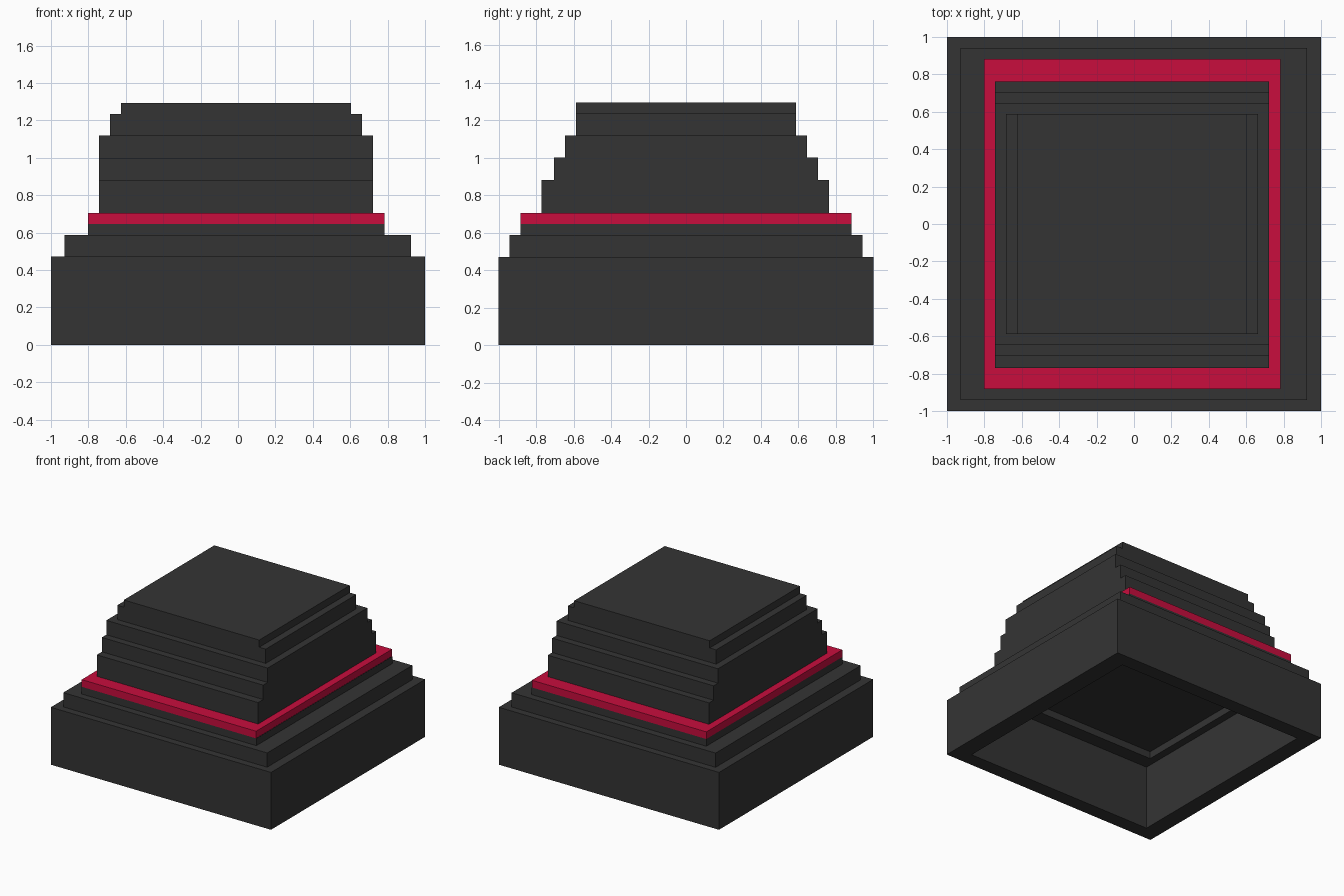
import bpy, bmesh

if "Cube" in bpy.data.objects:
    bpy.data.objects.remove(bpy.data.objects["Cube"])


def material(name, rgb):
    m = bpy.data.materials.new(name)
    m.diffuse_color = (*rgb, 1.0)
    m.use_nodes = True
    m.node_tree.nodes["Principled BSDF"].inputs["Base Color"].default_value = m.diffuse_color
    return m


dark = material("dark_grey", (0.034, 0.034, 0.034))
red = material("crimson", (0.578, 0.004, 0.048))


def stepped_skin(name, rings, mat, cap_start=False, cap_end=False):
    """Bridge a run of rectangles (x0, x1, y0, y1, z) into one flat-faced skin."""
    bm = bmesh.new()
    loops = []
    for x0, x1, y0, y1, z in rings:
        loops.append([bm.verts.new((x, y, z)) for x, y in
                      ((x0, y0), (x1, y0), (x1, y1), (x0, y1))])
    for a, b in zip(loops, loops[1:]):
        for i in range(4):
            j = (i + 1) % 4
            bm.faces.new((a[i], a[j], b[j], b[i]))
    if cap_start:
        bm.faces.new(loops[0][::-1])
    if cap_end:
        bm.faces.new(loops[-1])
    me = bpy.data.meshes.new(name)
    bm.to_mesh(me)
    bm.free()
    me.materials.append(mat)
    ob = bpy.data.objects.new(name, me)
    bpy.context.collection.objects.link(ob)
    return ob


def steps(tiers):
    """Turn tiers (x0, x1, y0, y1, z0, z1) into bottom and top rings."""
    return [(*t[:4], z) for t in tiers for z in t[4:]]


# Hollow base: recess ceiling, ledge and opening, then the outer steps
recess = steps([
    (-0.80, 0.785, -0.765, 0.765, 0.588, 0.529),
    (-0.863, 0.855, -0.882, 0.882, 0.529, 0.0),
])
outside = steps([
    (-1.0, 1.0, -1.0, 1.0, 0.0, 0.471),
    (-0.928, 0.924, -0.941, 0.941, 0.471, 0.588),
    (-0.802, 0.784, -0.882, 0.882, 0.588, 0.647),
])
stepped_skin("stepped_base", recess + outside, dark, cap_start=True)

# Red band with a flat ledge running in to the upper block
foot = (-0.743, 0.722, -0.77, 0.762)
band = (-0.802, 0.782, -0.882, 0.882)
stepped_skin("red_band", [(*band, 0.647), (*band, 0.706), (*foot, 0.706)], red)

# Upper stepped block
stepped_skin("stepped_top", steps([
    (*foot, 0.706, 0.882),
    (-0.743, 0.722, -0.704, 0.704, 0.882, 1.0),
    (-0.743, 0.722, -0.646, 0.646, 1.0, 1.118),
    (-0.685, 0.663, -0.587, 0.587, 1.118, 1.235),
    (-0.626, 0.604, -0.587, 0.587, 1.235, 1.294),
]), dark, cap_end=True)
